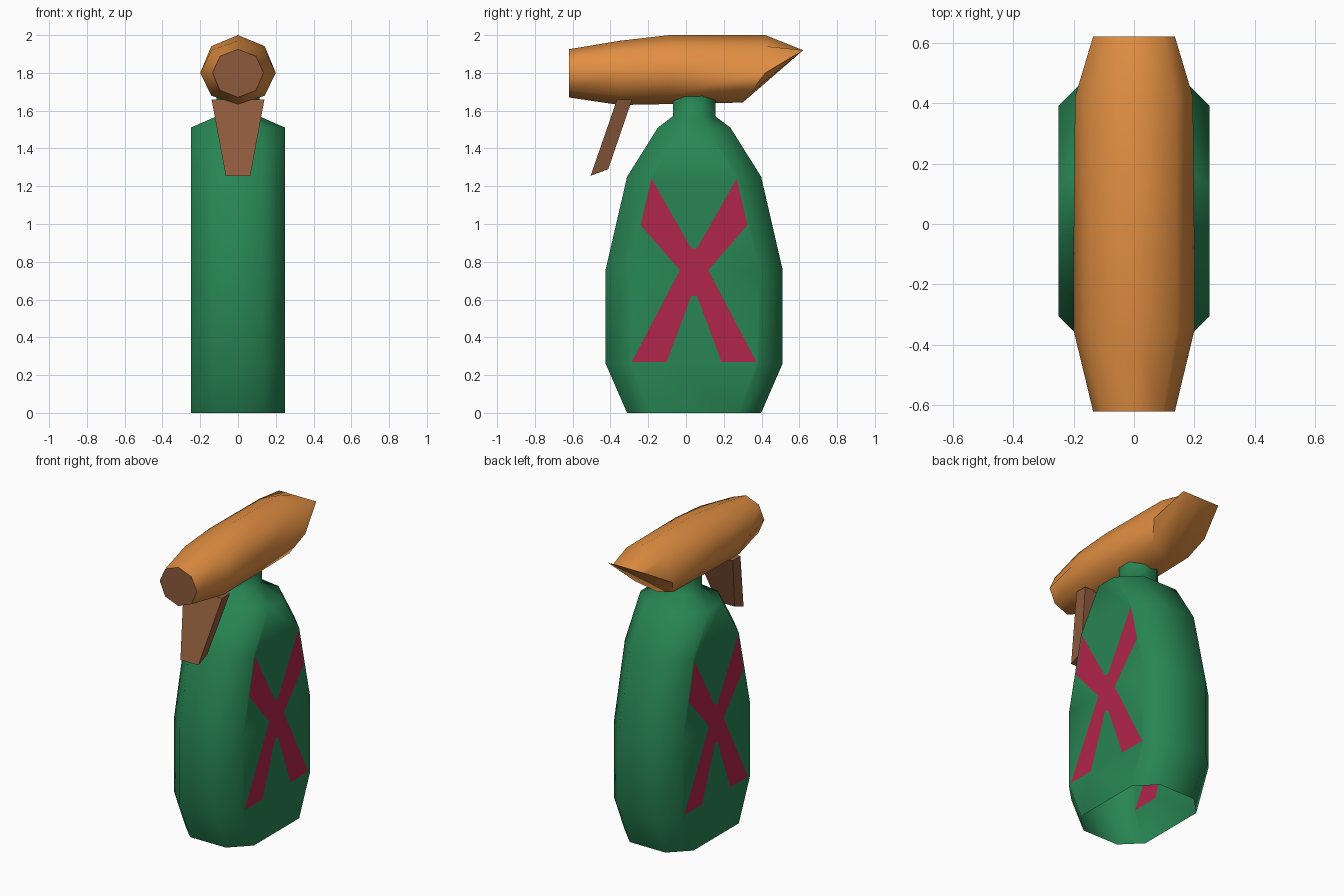
import bpy, bmesh, math
from mathutils import Vector
from mathutils.geometry import delaunay_2d_cdt

if "Cube" in bpy.data.objects:
    bpy.data.objects.remove(bpy.data.objects["Cube"])


def material(name, rgb):
    m = bpy.data.materials.new(name)
    m.diffuse_color = (*rgb, 1)
    m.use_nodes = True
    m.node_tree.nodes["Principled BSDF"].inputs["Base Color"].default_value = m.diffuse_color
    return m


GREEN = material("green", (0.021, 0.235, 0.087))
RED = material("crimson", (0.44, 0.018, 0.07))
ORANGE = material("orange", (0.76, 0.275, 0.055))
BROWN = material("brown", (0.27, 0.105, 0.045))


def finish(bm, name, mats, angle):
    bmesh.ops.remove_doubles(bm, verts=bm.verts, dist=0.0005)
    bmesh.ops.recalc_face_normals(bm, faces=bm.faces)
    me = bpy.data.meshes.new(name)
    bm.to_mesh(me)
    bm.free()
    ob = bpy.data.objects.new(name, me)
    bpy.context.collection.objects.link(ob)
    for m in mats:
        me.materials.append(m)
    bpy.ops.object.select_all(action='DESELECT')
    ob.select_set(True)
    bpy.context.view_layer.objects.active = ob
    bpy.ops.object.shade_smooth_by_angle(angle=math.radians(angle))
    return ob


def loft(bm, rings, skip=lambda level, side: False):
    rows = [[bm.verts.new(p) for p in r] for r in rings]
    n = len(rows[0])
    for k in range(len(rows) - 1):
        for i in range(n):
            if not skip(k, i):
                j = (i + 1) % n
                bm.faces.new((rows[k][i], rows[k][j], rows[k + 1][j], rows[k + 1][i]))
    return rows


# Bottle: chamfered sections, open underneath (height, half depth, half width, chamfer)
CY = 0.043
levels = [(0, .355, .25, .12), (.26, .468, .25, .12), (.76, .468, .25, .12),
          (1.25, .355, .25, .12), (1.51, .192, .25, .12),
          (1.57, .113, .113, .066), (1.68, .113, .113, .066)]


def section(z, hy, hx, c):
    pts = [(hx, c - hy), (hx, hy - c), (hx - c, hy), (c - hx, hy),
           (-hx, hy - c), (-hx, c - hy), (c - hx, -hy), (hx - c, -hy)]
    return [(x, y + CY, z) for x, y in pts]


bm = bmesh.new()
loft(bm, [section(*lv) for lv in levels], lambda k, i: k < 4 and i in (0, 4))

# Flat side walls with the crossed stripes cut in as faces
wall_half = [(hy - c, z) for z, hy, hx, c in levels[:5]]
cross_half = [(.145, .27), (.33, .27), (.075, .755), (.283, .995), (.225, 1.24), (.015, .87)]


def mirrored(half):
    return [Vector(p) for p in half] + [Vector((-y, z)) for y, z in reversed(half)]


wall = mirrored(wall_half)
cross = mirrored(cross_half) + [Vector((-.015, .62)), Vector((.015, .62))]
nw, nc = len(wall), len(cross)
pts, _, tris, _, _, source = delaunay_2d_cdt(
    wall + cross, [], [list(range(nw)), list(range(nw, nw + nc))], 1, 1e-5)
for x in (-.25, .25):
    vs = [bm.verts.new((x, p.x + CY, p.y)) for p in pts]
    for t, src in zip(tris, source):
        f = bm.faces.new([vs[i] for i in t])
        f.material_index = 1 if 1 in src else 0
finish(bm, "bottle", [GREEN, RED], 65)

# Spray head: eight-sided rings along y (y, half width, height up, height down, lean of underside)
head = [(-.62, .135, .125, .13, 0), (-.35, .2, .17, .17, 0), (-.09, .2, .2, .165, 0),
        (.42, .195, .2, .157, .12), (.62, .135, 0, 0, 0)]
rings = []
for y, rx, up, down, lean in head:
    mid = 1.92 if up == 0 else 1.8
    ring = []
    for i in range(8):
        a = i * math.pi / 4
        s = math.sin(a)
        ring.append((rx * math.cos(a), y + lean * min(s, 0),
                     mid + s * (up if s > 0 else down)))
    rings.append(ring)
bm = bmesh.new()
rows = loft(bm, rings)
bm.faces.new(rows[0]).material_index = 1
finish(bm, "spray_head", [ORANGE, BROWN], 50)

# Trigger: tapered bar leaning forward
bm = bmesh.new()
rows = loft(bm, [[(-w, y0, z0), (w, y0, z0), (w, y1, z1), (-w, y1, z1)]
                 for w, y0, z0, y1, z1 in ((.065, -.505, 1.255, -.412, 1.29),
                                           (.14, -.365, 1.66, -.285, 1.66))])
for r in rows:
    bm.faces.new(r)
finish(bm, "trigger", [BROWN], 30)
